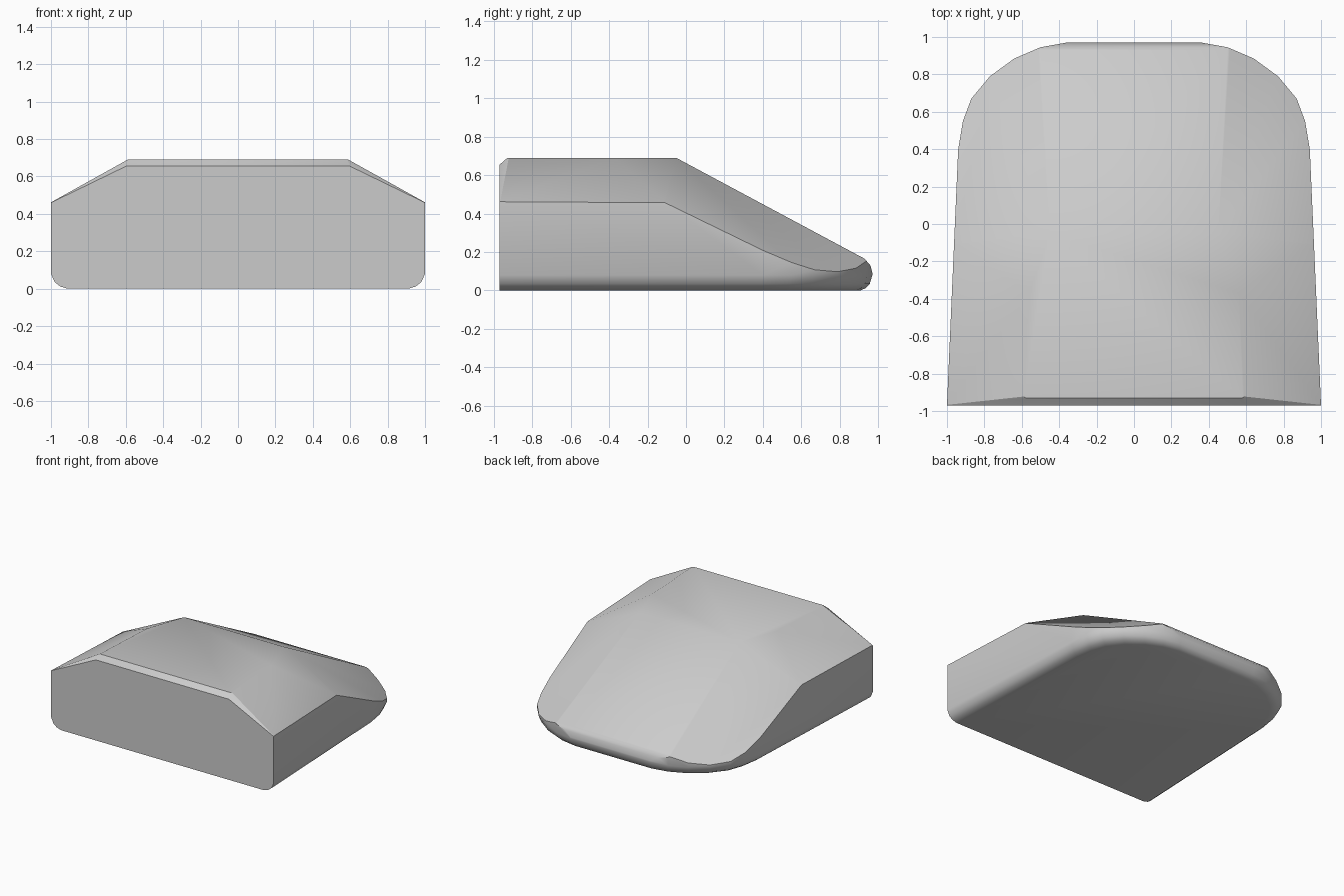
import bpy, bmesh, math
from mathutils import Vector

if "Cube" in bpy.data.objects:
    bpy.data.objects.remove(bpy.data.objects["Cube"])

FRONT, TOP = -0.97, 0.69

# Plain grey finish
grey = bpy.data.materials.new("plain_grey")
grey.use_nodes = True
colour = (0.6, 0.6, 0.6, 1)
grey.diffuse_color = colour
grey.node_tree.nodes["Principled BSDF"].inputs["Base Color"].default_value = colour

# Plan outline: straight tapering sides and a rounded back
half = [(1, FRONT), (0.94, 0.4), (0.915, 0.55), (0.87, 0.67), (0.77, 0.79),
        (0.64, 0.885), (0.5, 0.945), (0.36, 0.97)]
outline = half + [(-x, y) for x, y in reversed(half)]

# Stacked outlines round the lower rim but keep the front upright
bm = bmesh.new()
levels = [(0, 0.91, 0.968), (0.012, 0.95, 0.982), (0.035, 0.98, 0.993),
          (0.08, 1, 1), (TOP, 1, 1)]
rings = [[bm.verts.new((x * sx, FRONT + (y - FRONT) * sy, z)) for x, y in outline]
         for z, sx, sy in levels]
count = len(outline)
for low, high in zip(rings, rings[1:]):
    for i in range(count):
        j = (i + 1) % count
        bm.faces.new((low[i], low[j], high[j], high[i]))
bm.faces.new(rings[0][::-1])
bm.faces.new(rings[-1])


def slice_off(a, b, c):
    """Remove everything above the plane through three points and cap it."""
    a, b, c = Vector(a), Vector(b), Vector(c)
    normal = (b - a).cross(c - a).normalized()
    if normal.z < 0:
        normal.negate()
    geom = bm.verts[:] + bm.edges[:] + bm.faces[:]
    bmesh.ops.bisect_plane(bm, geom=geom, dist=1e-5, plane_co=a,
                           plane_no=normal, clear_outer=True)
    bmesh.ops.holes_fill(bm, edges=[e for e in bm.edges if e.is_boundary], sides=0)


def slice_pair(*points):
    for side in (1, -1):
        slice_off(*[(x * side, y, z) for x, y, z in points])


# Long back slope, its rounded lip and the small front chamfer
slice_off((0, -0.05, TOP), (1, -0.05, TOP), (0, 0.93, 0.165))
slice_off((0, 0.93, 0.165), (1, 0.93, 0.165), (0, 0.96, 0.13))
slice_off((0, 0.96, 0.13), (1, 0.96, 0.13), (0, 0.97, 0.09))
slice_off((0, FRONT, 0.655), (1, FRONT, 0.655), (0, -0.93, TOP))

# Shoulders, from front to back
shoulder, ridge, waist = (0.56, -0.37, TOP), (0.45, -0.05, TOP), (0.953, -0.11, 0.462)
slice_pair(shoulder, (1, FRONT, 0.462), waist)
slice_pair(shoulder, ridge, waist)
slice_pair(ridge, waist, (0.5, 0.95, 0.155))
slice_pair((1, FRONT, 0.46), (0.65, FRONT, 0.63), (0.58, -0.93, TOP))

bmesh.ops.remove_doubles(bm, verts=bm.verts[:], dist=0.002)
bmesh.ops.recalc_face_normals(bm, faces=bm.faces[:])
mesh = bpy.data.meshes.new("wedge_body")
bm.to_mesh(mesh)
bm.free()
mesh.materials.append(grey)
body = bpy.data.objects.new("wedge_body", mesh)
bpy.context.collection.objects.link(body)

# Soft shading over gentle creases
bpy.context.view_layer.objects.active = body
body.select_set(True)
bpy.ops.object.shade_smooth_by_angle(angle=math.radians(32))
